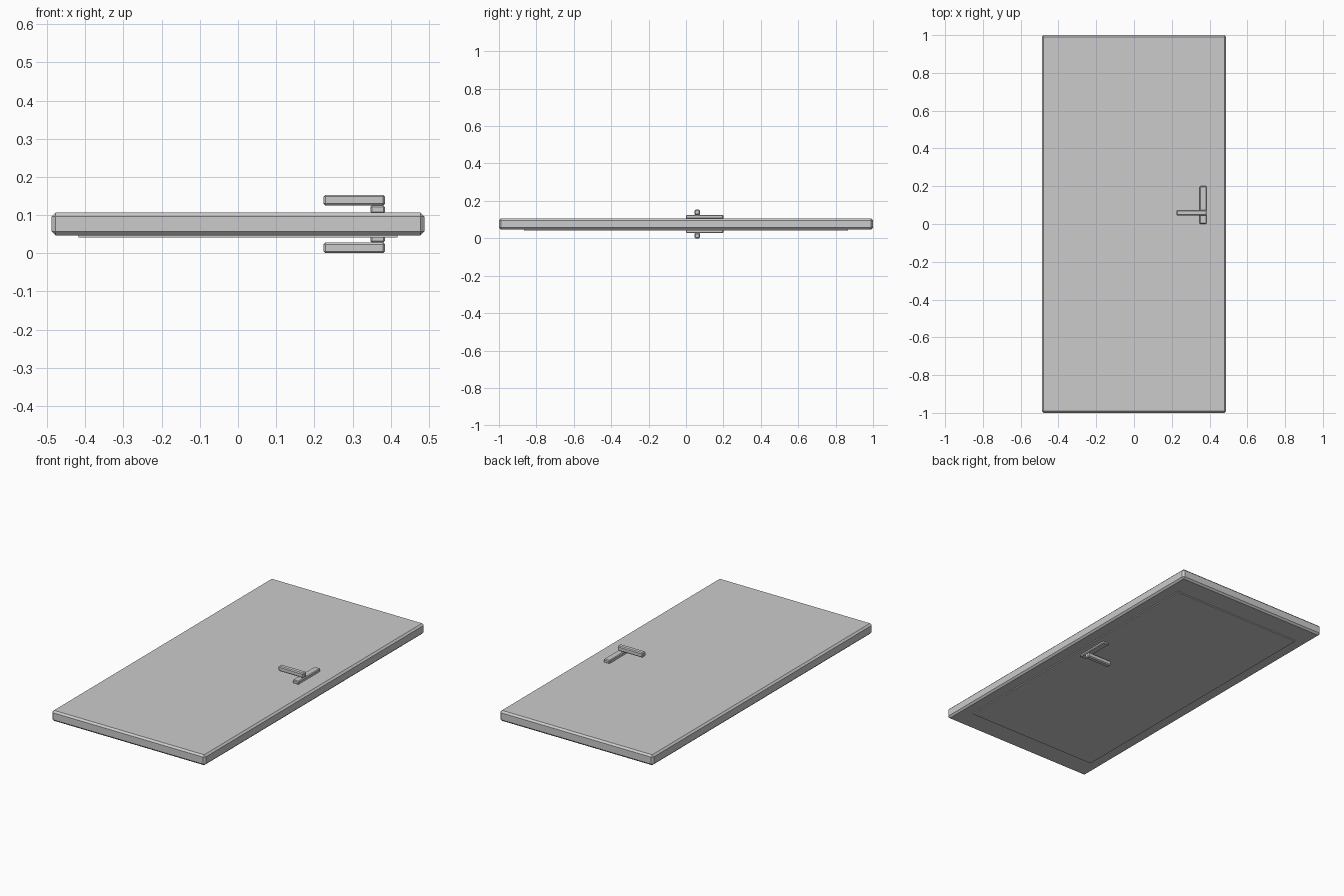
import bpy
from mathutils import Vector

cube = bpy.data.objects.get("Cube")
if cube:
    bpy.data.objects.remove(cube, do_unlink=True)

grey = bpy.data.materials.new("light_grey")
grey.use_nodes = True
colour = (0.6, 0.6, 0.6, 1)
grey.diffuse_color = colour
grey.node_tree.nodes["Principled BSDF"].inputs["Base Color"].default_value = colour

MID = 0.0765  # height of the door's middle plane


def block(name, low, high, chamfer):
    """Box between two corners, with chamfered edges."""
    low, high = Vector(low), Vector(high)
    bpy.ops.mesh.primitive_cube_add(size=1, location=(low + high) / 2)
    ob = bpy.context.object
    ob.name = name
    ob.scale = high - low
    bpy.ops.object.transform_apply(location=False, rotation=False, scale=True)
    ob.data.materials.append(grey)
    if chamfer:
        bevel = ob.modifiers.new("chamfer", "BEVEL")
        bevel.width = chamfer
        bevel.segments = 1
    return ob


# Door leaf with the shallow raised panel on its underside
block("door_leaf", (-0.488, -1, MID - 0.03), (0.488, 1, MID + 0.03), 0.01)
block("door_panel", (-0.418, -0.867, MID - 0.036), (0.418, 0.867, MID - 0.028), 0)

# Backplate and lever on each face
for side, s in (("upper", 1), ("lower", -1)):
    for part, x, y, z, chamfer in (
        ("backplate", (0.347, 0.385), (0.0, 0.2), (0.028, 0.0485), 0.004),
        ("lever", (0.224, 0.385), (0.045, 0.075), (0.0485, MID), 0.005),
    ):
        heights = sorted(MID + s * h for h in z)
        block(f"{side}_{part}", (x[0], y[0], heights[0]), (x[1], y[1], heights[1]), chamfer)
